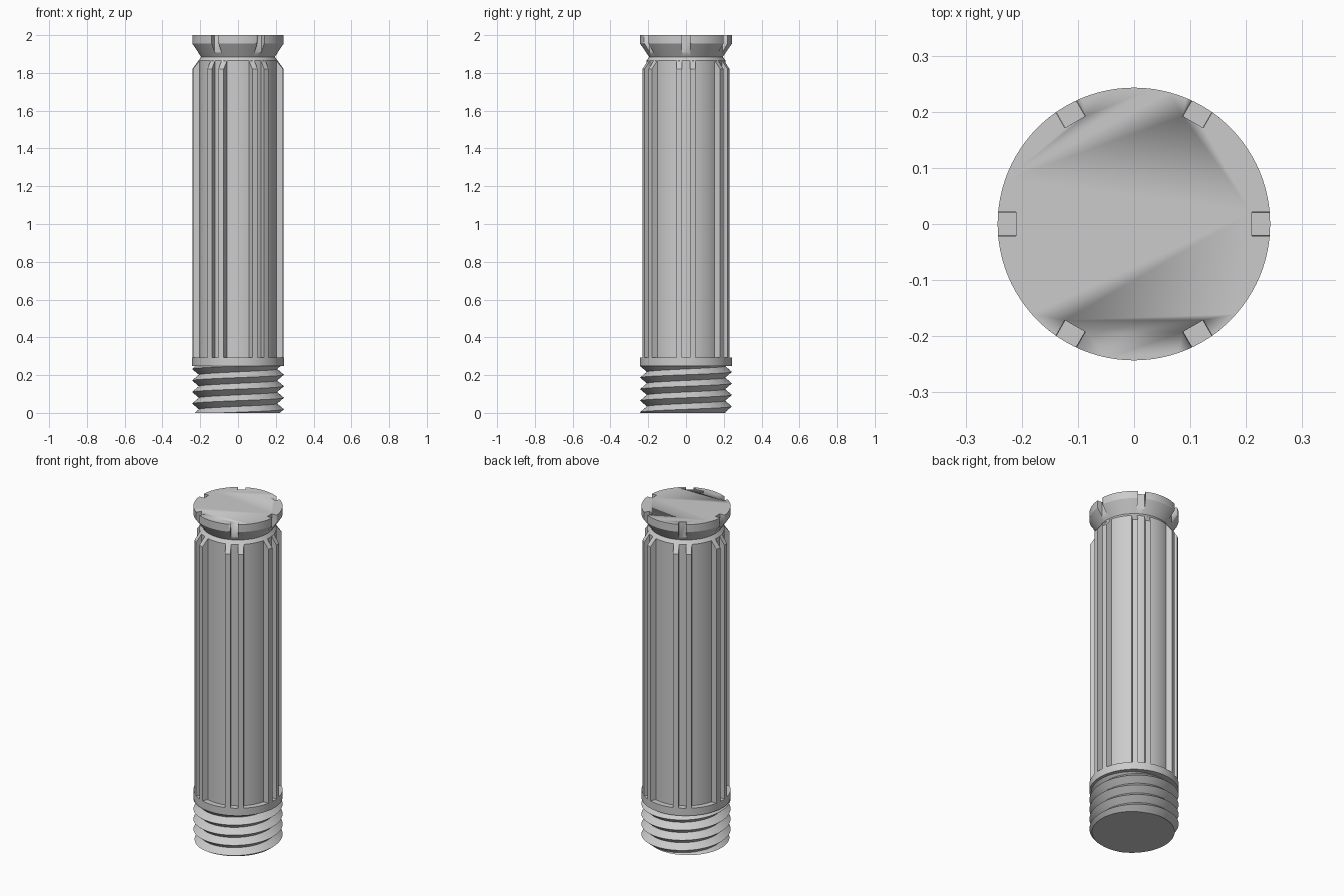
import bpy, bmesh, math
from mathutils import Matrix

old = bpy.data.objects.get("Cube")
if old:
    bpy.data.objects.remove(old, do_unlink=True)

R, CORE, NECK = 0.243, 0.21, 0.195      # outer, core and neck radii
NECK_Z, SHOULDER_Z, CAP_Z = 1.885, 1.82, 1.955
SEG = 96

grey = bpy.data.materials.new("light grey")
grey.use_nodes = True
grey.diffuse_color = (0.6, 0.6, 0.6, 1)
grey.node_tree.nodes["Principled BSDF"].inputs["Base Color"].default_value = (0.6, 0.6, 0.6, 1)


def finish(bm, name):
    bmesh.ops.recalc_face_normals(bm, faces=bm.faces)
    mesh = bpy.data.meshes.new(name)
    bm.to_mesh(mesh)
    bm.free()
    mesh.materials.append(grey)
    ob = bpy.data.objects.new(name, mesh)
    bpy.context.collection.objects.link(ob)
    bpy.ops.object.select_all(action='DESELECT')
    ob.select_set(True)
    bpy.context.view_layer.objects.active = ob
    bpy.ops.object.shade_smooth_by_angle(angle=math.radians(25))
    return ob


def polar(r, a, z):
    return (r * math.cos(a), r * math.sin(a), z)


def lathe(name, profile):
    """Turn (radius, height) points into a capped solid."""
    bm = bmesh.new()
    rings = [[bm.verts.new(polar(r, math.tau * i / SEG, z)) for i in range(SEG)]
             for r, z in profile]
    for low, high in zip(rings, rings[1:]):
        for i in range(SEG):
            j = (i + 1) % SEG
            bm.faces.new((low[i], low[j], high[j], high[i]))
    bm.faces.new(rings[0][::-1])
    bm.faces.new(rings[-1])
    return finish(bm, name)


def cone_z(r):
    """Height of the sloping shoulder at a radius."""
    return NECK_Z - (r - NECK) * (NECK_Z - SHOULDER_Z) / (R - NECK)


# Turned parts
lathe("flange", [(R, 0.248), (R, 0.293)])
lathe("body_core", [(CORE, 0.28), (CORE, cone_z(CORE)), (NECK, NECK_Z)])
cap = lathe("cap", [(NECK, NECK_Z), (R, CAP_Z), (R, 2.0)])

# Six slots around the cap
bm = bmesh.new()
for k in range(6):
    turn = Matrix.Rotation(k * math.pi / 3, 4, 'Z')
    place = Matrix.Translation((CORE + 0.05, 0, 1.96))
    size = Matrix.Diagonal((0.1, 0.042, 0.2, 1))
    bmesh.ops.create_cube(bm, size=1, matrix=turn @ place @ size)
cutter = finish(bm, "cap_slot_cutter")
cutter.hide_render = True
cutter.hide_viewport = True
cut = cap.modifiers.new("slots", 'BOOLEAN')
cut.operation = 'DIFFERENCE'
cut.solver = 'EXACT'
cut.object = cutter
bpy.context.view_layer.objects.active = cap
bpy.ops.object.modifier_apply(modifier=cut.name)
bpy.data.objects.remove(cutter, do_unlink=True)

# Pairs of long rails, sloped at the top to meet the shoulder
bm = bmesh.new()
for k in range(6):
    for side in (-1, 1):
        section = [(0.2, 0.02), (0.2, 0.05)]
        section += [(math.sqrt(R * R - t * t), t) for t in (0.05, 0.035, 0.02)]
        bottom, top = [], []
        turn = Matrix.Rotation(k * math.pi / 3, 3, 'Z')
        for x, t in section:
            for row, z in ((bottom, 0.28), (top, cone_z(math.hypot(x, t)))):
                v = bm.verts.new((x, side * t, z))
                v.co = turn @ v.co
                row.append(v)
        bm.faces.new(bottom)
        # Fan the sloping top so it stays on the shoulder
        bm.faces.new((top[0], top[1], top[2], top[3]))
        bm.faces.new((top[0], top[3], top[4]))
        for i in range(5):
            j = (i + 1) % 5
            bm.faces.new((bottom[i], bottom[j], top[j], top[i]))
finish(bm, "rails")

# Helical screw thread, trimmed flat at both ends
PITCH, TURNS, START = 0.061, 8, -0.103
bm = bmesh.new()
count = SEG * TURNS
crest, root = [], []
for i in range(count + 1):
    a = math.tau * i / SEG
    z = START + PITCH * i / SEG
    crest.append(bm.verts.new(polar(R, a, z)))
    root.append(bm.verts.new(polar(0.207, a, z + PITCH / 2)))
for i in range(count):
    bm.faces.new((crest[i], crest[i + 1], root[i + 1], root[i]))
    if i + SEG < count:
        bm.faces.new((root[i], root[i + 1], crest[i + SEG + 1], crest[i + SEG]))
for height, way in ((0, -1), (0.25, 1)):
    found = bmesh.ops.bisect_plane(bm, geom=bm.verts[:] + bm.edges[:] + bm.faces[:],
                                   plane_co=(0, 0, height), plane_no=(0, 0, way),
                                   clear_outer=True)
    rim = [e for e in found["geom_cut"] if isinstance(e, bmesh.types.BMEdge)]
    bmesh.ops.edgeloop_fill(bm, edges=rim)
finish(bm, "screw_thread")
